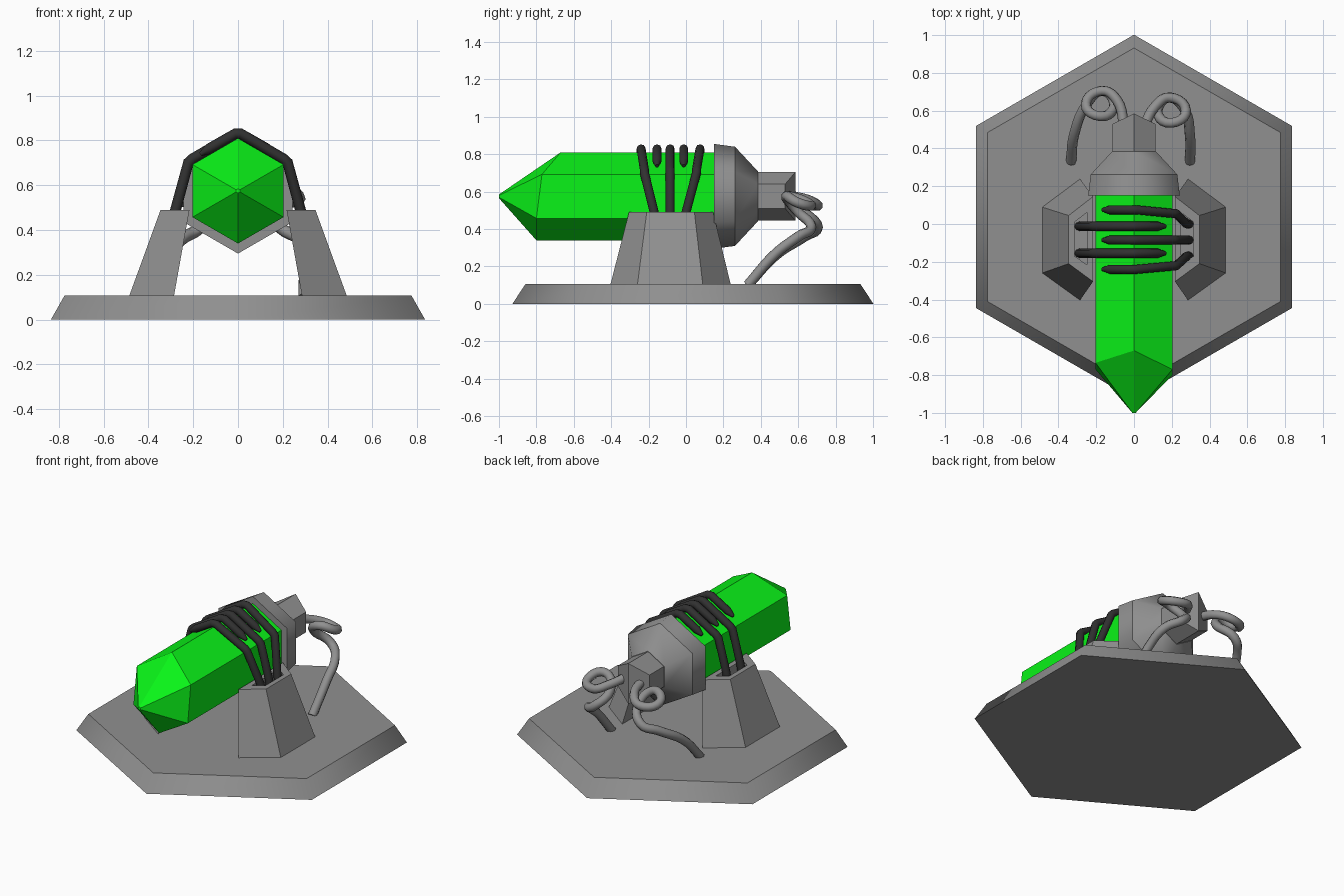
import bpy, bmesh
from math import sin, cos, radians

if "Cube" in bpy.data.objects:
    bpy.data.objects.remove(bpy.data.objects["Cube"])


def material(name, color):
    m = bpy.data.materials.new(name)
    m.diffuse_color = color
    m.use_nodes = True
    m.node_tree.nodes["Principled BSDF"].inputs["Base Color"].default_value = m.diffuse_color
    return m


green = material("crystal_green", (0.003, 0.9, 0.009, 1))
black = material("clamp_black", (0.03, 0.03, 0.03, 1))
grey = material("metal_grey", (0.28, 0.28, 0.28, 1))


def loft(name, rings, mat=grey, smooth=False, ridge=False):
    """Skin a list of equal-length vertex rings and cap both ends.
    smooth: soften the sides but keep the ring edges sharp.
    ridge: fold the last cap along a line through corners 0 and 3."""
    bm = bmesh.new()
    rows = [[bm.verts.new(p) for p in ring] for ring in rings]
    n = len(rows[0])
    for a, b in zip(rows, rows[1:]):
        for i in range(n):
            j = (i + 1) % n
            bm.faces.new((a[i], a[j], b[j], b[i])).smooth = smooth
    bm.faces.new(rows[0])
    end = rows[-1]
    for cap in ([end[:4], end[3:] + end[:1]] if ridge else [end]):
        bm.faces.new(cap)
    for row in rows:
        for i in range(n):
            bm.edges.get((row[i - 1], row[i])).smooth = False
    bmesh.ops.recalc_face_normals(bm, faces=bm.faces[:])
    me = bpy.data.meshes.new(name)
    bm.to_mesh(me)
    bm.free()
    ob = bpy.data.objects.new(name, me)
    bpy.context.collection.objects.link(ob)
    me.materials.append(mat)
    return ob


def hex_y(ys, r, z=0.575):
    """Hexagon around the y axis, corner up; ys is one y or six."""
    if not isinstance(ys, (list, tuple)):
        ys = [ys] * 6
    return [(r * cos(radians(90 + 60 * k)), ys[k], z + r * sin(radians(90 + 60 * k)))
            for k in range(6)]


def hex_z(z, r, cy=0.037):
    return [(r * cos(radians(90 + 60 * k)), cy + r * sin(radians(90 + 60 * k)), z)
            for k in range(6)]


def tube(name, pts, depth, radii=None, smooth=True, mat=grey):
    """Round tube along points, smooth bezier or straight segments."""
    cu = bpy.data.curves.new(name, 'CURVE')
    cu.dimensions = '3D'
    cu.bevel_depth = depth
    cu.bevel_resolution = 2
    cu.resolution_u = 5
    cu.use_fill_caps = True
    sp = cu.splines.new('BEZIER' if smooth else 'POLY')
    points = sp.bezier_points if smooth else sp.points
    points.add(len(pts) - 1)
    for i, (p, co) in enumerate(zip(points, pts)):
        if smooth:
            p.co = co
            p.handle_left_type = p.handle_right_type = 'AUTO'
        else:
            p.co = (*co, 1)
        p.radius = radii[i] if radii else 1
    ob = bpy.data.objects.new(name, cu)
    bpy.context.collection.objects.link(ob)
    cu.materials.append(mat)
    bpy.ops.object.select_all(action='DESELECT')
    bpy.context.view_layer.objects.active = ob
    ob.select_set(True)
    bpy.ops.object.convert(target='MESH')
    bpy.ops.object.shade_smooth_by_angle(angle=radians(65))


# Base plate
loft("base_plate", [hex_z(0, 0.965), hex_z(0.107, 0.895)], smooth=True)

# Crystal with uneven cut tip
loft("crystal", [hex_y(0.2, 0.235),
                 hex_y([-0.67, -0.735, -0.77, -0.80, -0.80, -0.77], 0.235),
                 hex_y(-1.0, 0.01)], green)

# Rear collar and its connector block
loft("rear_collar", [hex_y(0.15, 0.28), hex_y(0.262, 0.265), hex_y(0.385, 0.133)],
     smooth=True)
loft("connector", [hex_y(0.36, 0.13),
                   hex_y([0.585, 0.53, 0.53, 0.585, 0.53, 0.53], 0.13)], ridge=True)

# Support pillars with recessed tops
foot = [(0.287, 0.24), (0.488, 0.09), (0.488, -0.26), (0.287, -0.405)]
head = [(0.217, 0.145), (0.346, 0.045), (0.346, -0.21), (0.217, -0.305)]
lip = [(0.25, 0.06), (0.315, 0.01), (0.315, -0.17), (0.25, -0.215)]
levels = [(foot, 0.1), (head, 0.49), (lip, 0.49), (lip, 0.42)]
for s, side in ((1, "right"), (-1, "left")):
    loft("pillar_" + side, [[(s * x, y, z) for x, y in prof] for prof, z in levels])

# Clamp fingers: (side, y at pillar, y over the crystal)
fingers = [(1, 0.0, 0.075), (1, -0.085, -0.085), (1, -0.17, -0.24),
           (-1, -0.012, -0.012), (-1, -0.155, -0.155)]
for i, (s, y0, y1) in enumerate(fingers):
    ym = y0 + (y1 - y0) * 0.75
    path = [(0.292, y0, 0.41), (0.279, y0, 0.49), (0.222, ym, 0.70), (0.205, ym, 0.717),
            (0.012, y1, 0.83), (-0.012, y1, 0.83), (-0.13, y1, 0.762), (-0.168, y1, 0.738)]
    tube("clamp_finger_%d" % (i + 1), [(s * x, y, z) for x, y, z in path], 0.024,
         [1] * 7 + [0.4], False, black)

# Looped cables from connector to base
coil = [(0.05, 0.51, 0.585), (0.11, 0.62, 0.555), (0.19, 0.67, 0.525),
        (0.275, 0.60, 0.54), (0.20, 0.535, 0.575), (0.125, 0.59, 0.50),
        (0.19, 0.67, 0.41), (0.27, 0.60, 0.36)]
tube("cable_right", coil + [(0.295, 0.48, 0.27), (0.297, 0.33, 0.10)], 0.027)
left = [coil[0]] + [(x - 0.02, y + 0.035, z) for x, y, z in coil[1:]]
left += [(0.315, 0.48, 0.26), (0.333, 0.33, 0.10)]
tube("cable_left", [(-x, y, z) for x, y, z in left], 0.027)
